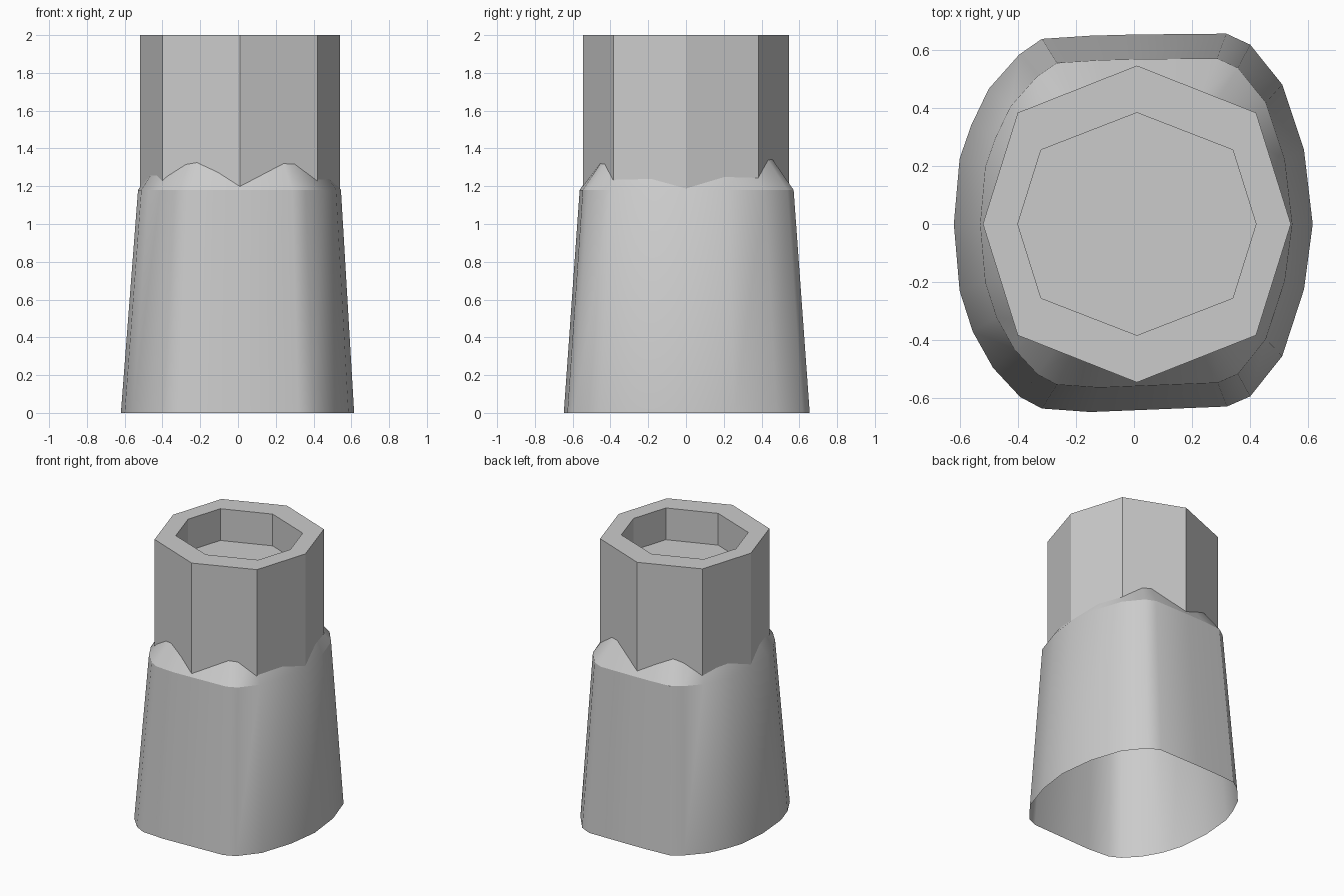
import bpy
import bmesh
import math

default_cube = bpy.data.objects.get("Cube")
if default_cube:
    bpy.data.objects.remove(default_cube, do_unlink=True)

grey = bpy.data.materials.new("light grey")
grey.use_nodes = True
colour = (0.6, 0.6, 0.6, 1)
grey.diffuse_color = colour
grey.node_tree.nodes["Principled BSDF"].inputs["Base Color"].default_value = colour


def loft(name, rings, cap_start=False, cap_end=False):
    """Skin a list of rings with quads, optionally closing the ends."""
    bm = bmesh.new()
    loops = [[bm.verts.new(p) for p in ring] for ring in rings]
    count = len(loops[0])
    for low, high in zip(loops, loops[1:]):
        for i in range(count):
            j = (i + 1) % count
            bm.faces.new((low[i], low[j], high[j], high[i]))
    if cap_start:
        bm.faces.new(loops[0][::-1])
    if cap_end:
        bm.faces.new(loops[-1])
    mesh = bpy.data.meshes.new(name)
    bm.to_mesh(mesh)
    bm.free()
    mesh.materials.append(grey)
    obj = bpy.data.objects.new(name, mesh)
    bpy.context.collection.objects.link(obj)
    return obj


def octagon(axis_x, axis_y, diag_x, diag_y, z):
    """Slightly irregular octagon with its corners on the axes."""
    ring = []
    for i in range(8):
        angle = i * math.pi / 4
        c, s = round(math.cos(angle), 3), round(math.sin(angle), 3)
        if i % 2:
            ring.append((0.01 + math.copysign(diag_x, c), math.copysign(diag_y, s), z))
        else:
            ring.append((0.01 + axis_x * c, axis_y * s, z))
    return ring


# Octagonal collar with a shallow recess in its top
outer = (0.53, 0.545, 0.41, 0.383)
inner = (0.41, 0.383, 0.33, 0.255)
loft("collar",
     [octagon(*outer, 1.15), octagon(*outer, 2.0),
      octagon(*inner, 2.0), octagon(*inner, 1.77)],
     cap_start=True, cap_end=True)

# Flared skirt: flat front and back, bowed sides, open underneath
outline = [
    (0.615, 0), (0.585, 0.255), (0.51, 0.48), (0.4, 0.617), (0.318, 0.655),
    (0, 0.652), (-0.15, 0.648), (-0.317, 0.637), (-0.395, 0.583),
    (-0.5, 0.465), (-0.56, 0.34), (-0.6, 0.225), (-0.62, 0),
    (-0.6, -0.23), (-0.555, -0.37), (-0.485, -0.495), (-0.392, -0.595),
    (-0.317, -0.635), (-0.15, -0.647), (0, -0.641), (0.32, -0.628),
    (0.4, -0.593), (0.51, -0.455), (0.585, -0.225),
]


def section(scale, z):
    shift = 0.01 if z else 0
    return [(x * scale + shift, y * scale, z) for x, y in outline]


# The shoulder slopes inward and is cut by the collar into scallops
skirt = loft("skirt", [section(1, 0), section(0.87, 1.18), section(0.68, 1.36)])

bpy.ops.object.select_all(action="DESELECT")
skirt.select_set(True)
bpy.context.view_layer.objects.active = skirt
bpy.ops.object.shade_smooth_by_angle(angle=math.radians(30))
